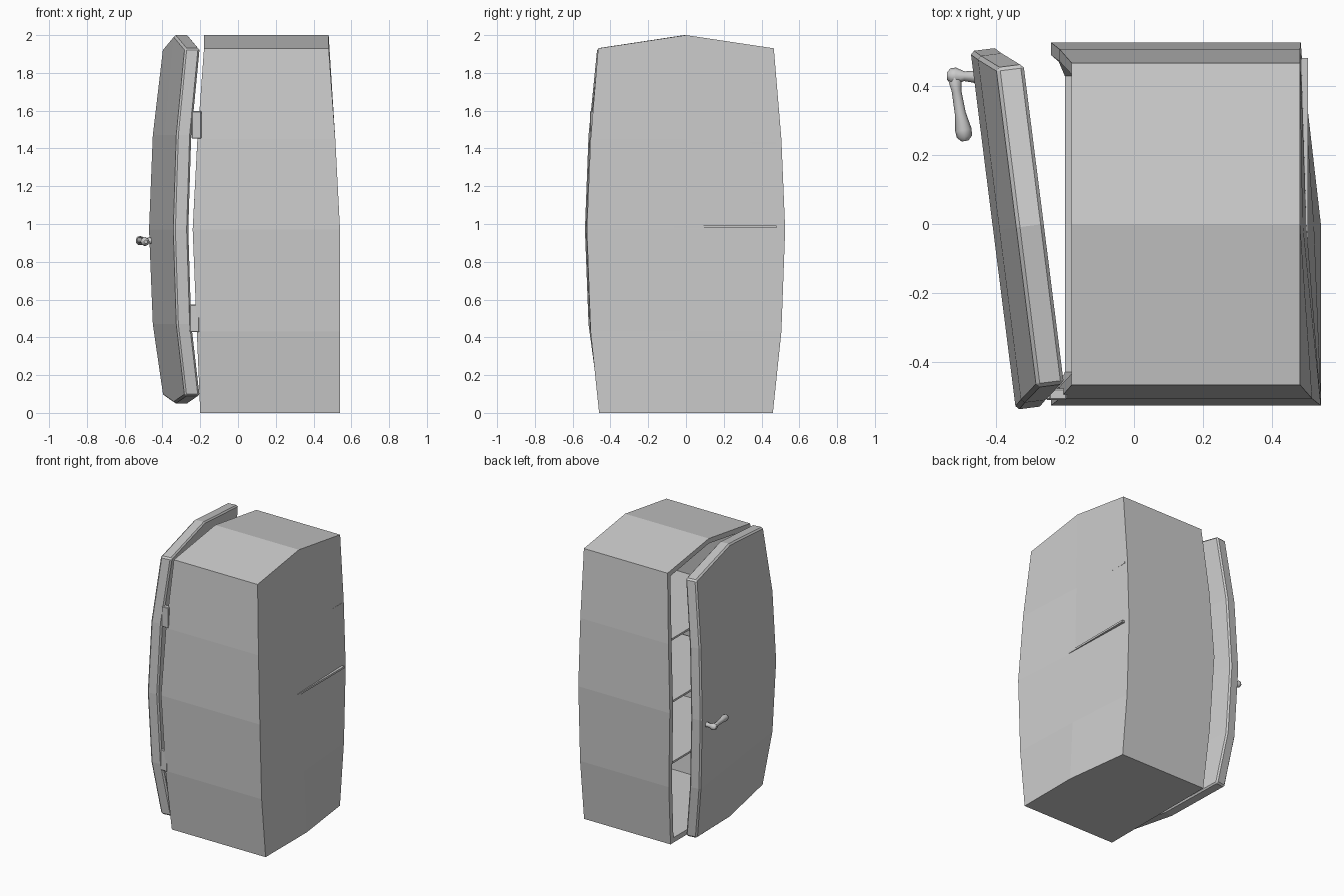
import bpy, bmesh, math
from mathutils import Matrix, Vector

if "Cube" in bpy.data.objects:
    bpy.data.objects.remove(bpy.data.objects["Cube"])


def lerp(table, z):
    for (a, u), (b, v) in zip(table, table[1:]):
        if z <= b:
            return u + (v - u) * max(0, (z - a) / (b - a))
    return table[-1][1]


def rows(zs, ws, z_low, z_high, inset=0.0):
    """Five rows of left/centre/right (y, z) points of the bulging outline."""
    ky, kz = 1 - inset / 0.5, 1 - inset
    out = []
    for k, (z, w) in enumerate(zip(zs, ws)):
        zc = z_low if k == 0 else z_high if k == 4 else z
        out.append([(-w * ky, 1 + (z - 1) * kz), (0, 1 + (zc - 1) * kz), (w * ky, 1 + (z - 1) * kz)])
    return out


def layer(bm, grid, xf):
    return [[bm.verts.new((xf(k, j, y, z), y, z)) for j, (y, z) in enumerate(r)]
            for k, r in enumerate(grid)]


def cap(bm, g):
    for k in range(4):
        for j in range(2):
            bm.faces.new((g[k][j], g[k][j + 1], g[k + 1][j + 1], g[k + 1][j]))


def rim(g):
    return [r[0] for r in g] + [g[4][1]] + [r[2] for r in reversed(g)] + [g[0][1]]


def bridge(bm, g, h):
    a, b = rim(g), rim(h)
    for i in range(len(a)):
        n = (i + 1) % len(a)
        bm.faces.new((a[i], a[n], b[n], b[i]))


def finish(bm, name, bevel=0.0):
    bmesh.ops.recalc_face_normals(bm, faces=bm.faces)
    me = bpy.data.meshes.new(name)
    bm.to_mesh(me)
    bm.free()
    ob = bpy.data.objects.new(name, me)
    bpy.context.collection.objects.link(ob)
    if bevel:
        m = ob.modifiers.new("bevel", 'BEVEL')
        m.width, m.segments, m.limit_method = bevel, 1, 'ANGLE'
        m.angle_limit = math.radians(50)
    return ob


def box(name, lo, hi, bevel=0.0):
    bm = bmesh.new()
    lo, hi = Vector(lo), Vector(hi)
    bmesh.ops.create_cube(bm, size=1, matrix=Matrix.Translation((lo + hi) / 2)
                          @ Matrix.Diagonal((*(hi - lo), 1)))
    return finish(bm, name, bevel)


# Hollow cabinet, open towards -x, with a warped back wall
ZS, WS = (0, 0.43, 0.97, 1.45, 1.93), (0.46, 0.505, 0.525, 0.505, 0.465)
FRONT = [(0, -0.20), (0.43, -0.218), (0.97, -0.24), (1.45, -0.215), (1.93, -0.18)]
BACK = [(0.54, 0.54, 0.482), (0.54, 0.52, 0.482), (0.54, 0.498, 0.482),
        (0.515, 0.488, 0.48), (0.48, 0.48, 0.48)]
outer, inner = rows(ZS, WS, 0, 2.0), rows(ZS, WS, 0, 2.0, 0.035)
bm = bmesh.new()
back = layer(bm, outer, lambda k, j, y, z: BACK[k][j])
lip = layer(bm, outer, lambda k, j, y, z: FRONT[k][1])
mouth = layer(bm, inner, lambda k, j, y, z: FRONT[k][1])
liner = layer(bm, inner, lambda k, j, y, z: 0.46)
for a, b in ((back, lip), (lip, mouth), (mouth, liner)):
    bridge(bm, a, b)
cap(bm, back)
cap(bm, liner)
bmesh.ops.delete(bm, geom=[v for v in bm.verts if not v.link_faces], context='VERTS')
finish(bm, "cabinet_body")

# Shelves; the upper ones just break through the warped back
for i, (z, x) in enumerate(((0.55, 0.465), (0.985, 0.503), (1.43, 0.483))):
    box(f"shelf_{i + 1}", (-0.17, -0.475, z - 0.007), (x, 0.48, z + 0.007))

# Bowed door slab, swung slightly open
DZ = (0.09, 0.47, 0.97, 1.47, 1.93)
BOW = (0, -0.05, -0.068, -0.05, 0)
door_rows = rows(DZ, (0.46, 0.505, 0.522, 0.505, 0.465), 0.05, 2.0)
bm = bmesh.new()
inside = layer(bm, door_rows, lambda k, j, y, z: BOW[k])
outside = layer(bm, door_rows, lambda k, j, y, z: BOW[k] - 0.08)
bridge(bm, inside, outside)
cap(bm, inside)
cap(bm, outside)
door = finish(bm, "door", 0.01)
door.location = (-0.26, 0, 0)
door.rotation_euler.z = math.radians(7.2)

# Hinges
for name, z, x in (("lower_hinge", 0.5, -0.23), ("upper_hinge", 1.525, -0.22)):
    box(name, (x - 0.026, -0.508, z - 0.073), (x + 0.026, -0.475, z + 0.073), 0.004)


# Lever handle: stem and lever tapered tubes with rounded ends
def tube(name, pts):
    cu = bpy.data.curves.new(name, 'CURVE')
    cu.dimensions = '3D'
    cu.bevel_depth, cu.bevel_resolution, cu.use_fill_caps = 1, 2, True
    sp = cu.splines.new('POLY')
    sp.points.add(len(pts) - 1)
    for p, (x, y, z, r) in zip(sp.points, pts):
        p.co, p.radius = (x, y, z, 1), r
    ob = bpy.data.objects.new(name, cu)
    bpy.context.collection.objects.link(ob)


tube("handle_stem", [(-0.45, 0.425, 0.912, 0.019), (-0.49, 0.427, 0.912, 0.014),
                     (-0.515, 0.428, 0.912, 0.024), (-0.53, 0.428, 0.912, 0.022),
                     (-0.541, 0.428, 0.912, 0.010)])
tube("handle_lever", [(-0.520, 0.446, 0.913, 0.010), (-0.519, 0.43, 0.913, 0.022),
                      (-0.513, 0.385, 0.913, 0.014), (-0.502, 0.32, 0.91, 0.016),
                      (-0.493, 0.272, 0.907, 0.024), (-0.490, 0.252, 0.906, 0.022),
                      (-0.488, 0.240, 0.906, 0.010)])
